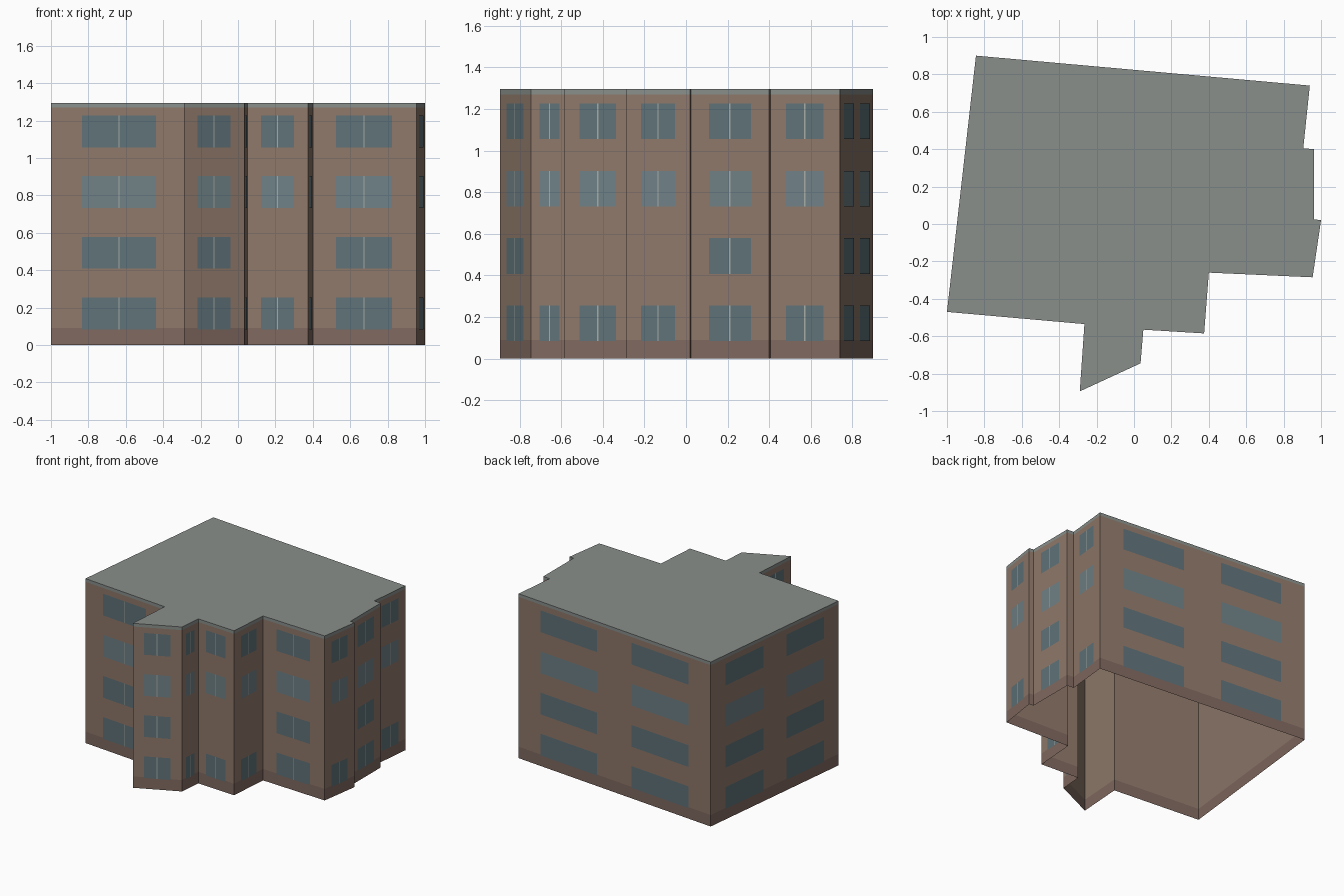
import bpy
from mathutils import Vector

if "Cube" in bpy.data.objects:
    bpy.data.objects.remove(bpy.data.objects["Cube"])

H, PLINTH, TRIM, FLOORS = 1.295, 0.09, 1.27, 4
STOREY = H / FLOORS

# Building footprint, counter-clockwise from the north-west corner
FOOT = [Vector(p) for p in [
    (-0.845, 0.90), (-1.0, -0.47), (-0.265, -0.535), (-0.29, -0.895),
    (0.035, -0.745), (0.05, -0.565), (0.375, -0.585), (0.40, -0.26),
    (0.955, -0.285), (1.0, 0.02), (0.963, 0.025), (0.963, 0.40),
    (0.905, 0.405), (0.94, 0.74)]]
EDGES = list(zip(FOOT, FOOT[1:] + FOOT[:1]))


def material(name, rgb):
    m = bpy.data.materials.new(name)
    m.diffuse_color = (*rgb, 1)
    m.use_nodes = True
    m.node_tree.nodes["Principled BSDF"].inputs["Base Color"].default_value = m.diffuse_color
    return m


def add_mesh(name, polys, mat):
    verts, faces = [], []
    for poly in polys:
        faces.append(range(len(verts), len(verts) + len(poly)))
        verts += poly
    me = bpy.data.meshes.new(name)
    me.from_pydata(verts, [], [list(f) for f in faces])
    me.materials.append(mat)
    ob = bpy.data.objects.new(name, me)
    bpy.context.collection.objects.link(ob)
    return ob


def panel(p, q, u0, u1, z0, z1, lift=0.0):
    """Upright quad on wall p-q between fractions u0..u1, lifted off the wall."""
    d = q - p
    out = Vector((d.y, -d.x)).normalized() * lift
    a, b = p + d * u0 + out, p + d * u1 + out
    return [(a.x, a.y, z0), (b.x, b.y, z0), (b.x, b.y, z1), (a.x, a.y, z1)]


def band(z0, z1):
    return [panel(p, q, 0, 1, z0, z1) for p, q in EDGES]


brick = material("brick", (0.275, 0.19, 0.145))
base = material("base", (0.215, 0.14, 0.115))
slate = material("slate", (0.25, 0.275, 0.26))
glass = material("glass", (0.115, 0.17, 0.19))
pale_glass = material("pale_glass", (0.16, 0.22, 0.24))
frame = material("frame", (0.38, 0.41, 0.38))

# Open-bottomed shell: plinth, walls, and roof with its edge trim
add_mesh("plinth", band(0, PLINTH), base)
add_mesh("walls", band(PLINTH, TRIM), brick)
add_mesh("roof", band(TRIM, H) + [[(p.x, p.y, H) for p in FOOT]], slate)

# Windows: two per floor on long walls, one with a mullion on the others
panes, pale_panes, mullions = [], [], []
for p, q in EDGES:
    length = (q - p).length
    if length < 0.1:
        continue
    spans = [(0.115, 0.41), (0.59, 0.885)] if length > 1 else [(0.225, 0.765)]
    for floor in range(FLOORS):
        if floor == 1 and length < 0.35:      # blank storey on narrow walls
            continue
        z0 = floor * STOREY + 0.084
        z1 = z0 + 0.171
        for u0, u1 in spans:
            (pale_panes if floor == 2 else panes).append(
                panel(p, q, u0, u1, z0, z1, 0.002))
        if len(spans) == 1:
            mid, half = sum(spans[0]) / 2, 0.003 / length
            mullions.append(panel(p, q, mid - half, mid + half, z0, z1, 0.003))

add_mesh("windows", panes, glass)
add_mesh("third_floor_windows", pale_panes, pale_glass)
add_mesh("window_mullions", mullions, frame)
